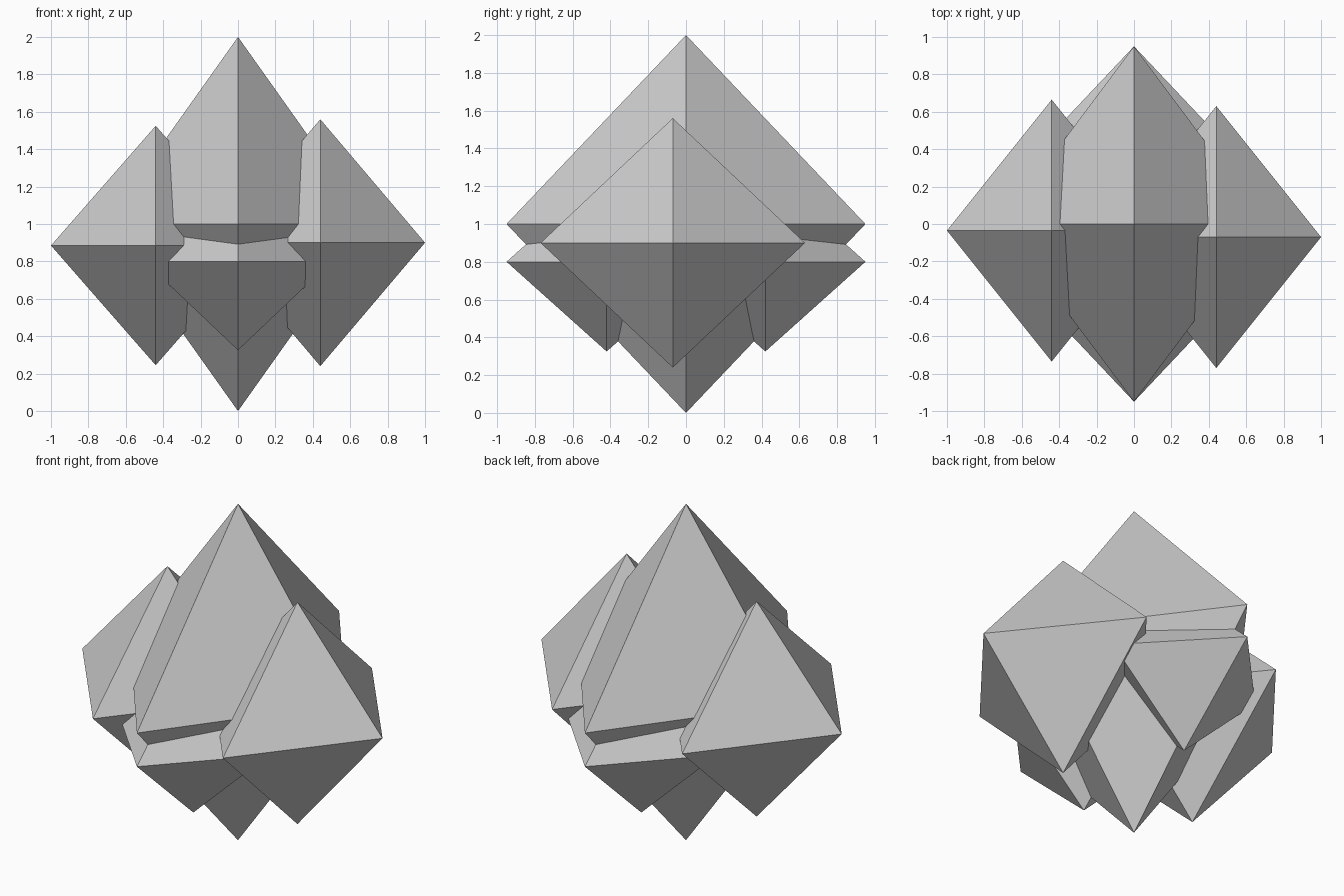
import bpy

if "Cube" in bpy.data.objects:
    bpy.data.objects.remove(bpy.data.objects["Cube"])

# One plain grey for the whole cluster
stone = bpy.data.materials.new("stone_grey")
stone.diffuse_color = (0.6, 0.6, 0.6, 1)
stone.use_nodes = True
stone.node_tree.nodes["Principled BSDF"].inputs["Base Color"].default_value = stone.diffuse_color


def crystal(name, centre, radii):
    """Eight-sided crystal: a four-sided ring with a tip above and below."""
    rx, ry, rz = radii
    verts = [(rx, 0, 0), (0, ry, 0), (-rx, 0, 0), (0, -ry, 0), (0, 0, rz), (0, 0, -rz)]
    faces = []
    for i in range(4):
        j = (i + 1) % 4
        faces += [(i, j, 4), (j, i, 5)]
    mesh = bpy.data.meshes.new(name)
    mesh.from_pydata(verts, [], faces)
    mesh.materials.append(stone)
    obj = bpy.data.objects.new(name, mesh)
    obj.location = centre
    bpy.context.collection.objects.link(obj)
    return obj


# Tall central crystal
crystal("central_crystal", (0, 0, 1.0), (0.71, 0.95, 1.0))

# Side crystals, slightly different in height and depth
crystal("right_crystal", (0.44, -0.07, 0.90), (0.56, 0.70, 0.66))
crystal("left_crystal", (-0.44, -0.035, 0.885), (0.56, 0.70, 0.64))

# Small matching crystals low on the front and back
for name, side in (("front_crystal", -1), ("back_crystal", 1)):
    crystal(name, (0, side * 0.42, 0.80), (0.50, 0.53, 0.475))
